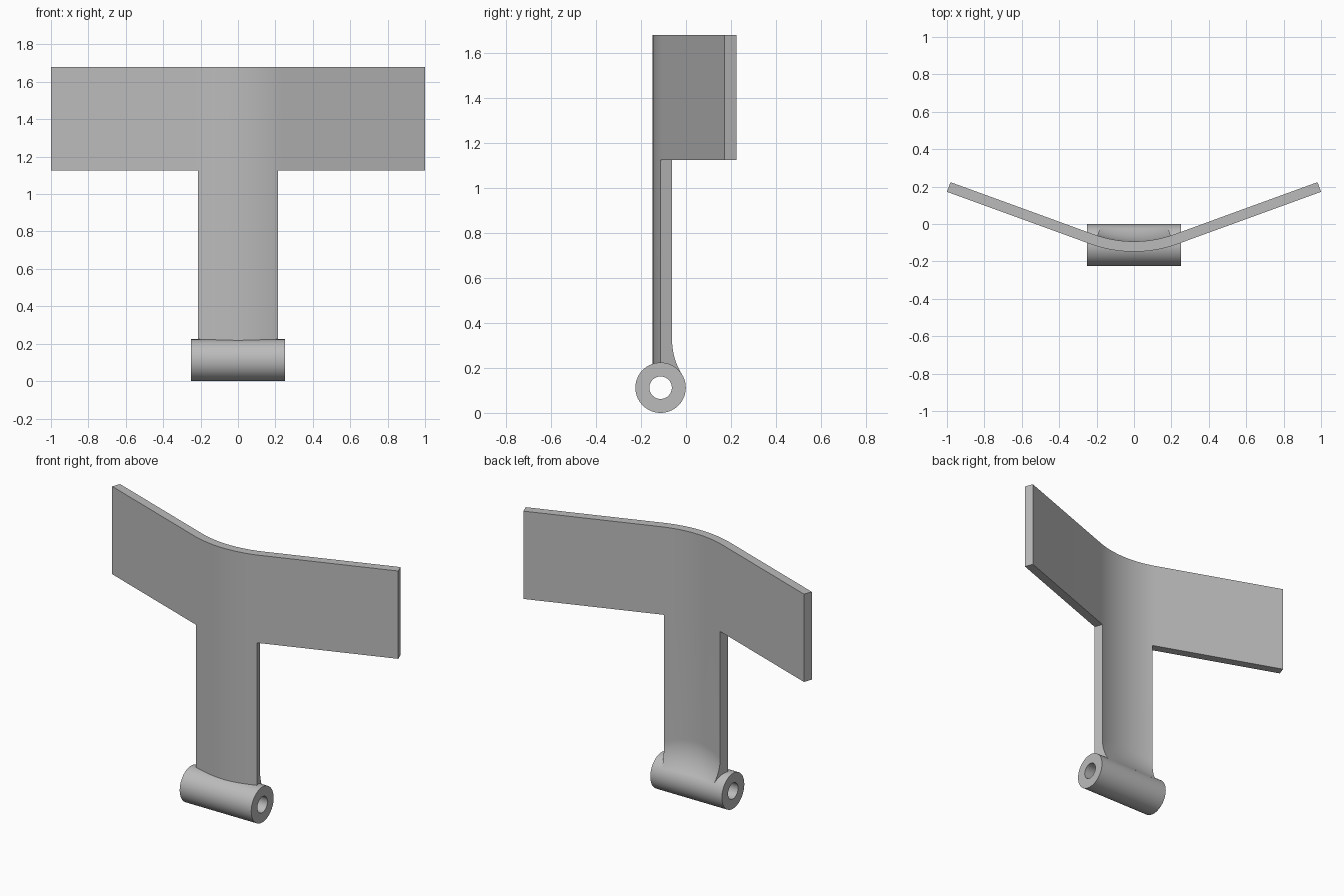
import bpy, bmesh
from math import sin, cos, pi, radians, sqrt, atan2

cube = bpy.data.objects.get("Cube")
if cube:
    bpy.data.objects.remove(cube)

GREY = (0.5, 0.5, 0.5, 1)
mat = bpy.data.materials.new("plain grey")
mat.use_nodes = True
mat.diffuse_color = GREY
mat.node_tree.nodes["Principled BSDF"].inputs["Base Color"].default_value = GREY

THICK, BEND = 0.055, 0.685            # plate thickness, bend radius of the front face
FRONT_Y = -0.148                      # foremost line of the plate
ARM_Z, TOP_Z = 1.125, 1.68
AXIS_Y, AXIS_Z, TUBE_R, HOLE_R = -0.113, 0.112, 0.112, 0.05
ARM_ANGLE, STEM_ANGLE = radians(20), radians(18.1)
FILLET = 0.287


def finish(name, bm):
    bmesh.ops.remove_doubles(bm, verts=bm.verts, dist=1e-5)
    bmesh.ops.recalc_face_normals(bm, faces=bm.faces)
    mesh = bpy.data.meshes.new(name)
    bm.to_mesh(mesh)
    bm.free()
    obj = bpy.data.objects.new(name, mesh)
    bpy.context.collection.objects.link(obj)
    mesh.materials.append(mat)
    bpy.ops.object.select_all(action="DESELECT")
    obj.select_set(True)
    bpy.context.view_layer.objects.active = obj
    bpy.ops.object.shade_smooth_by_angle(angle=radians(30))


def bridge(bm, a, b, closed=True):
    n = len(a)
    for i in range(n if closed else n - 1):
        j = (i + 1) % n
        bm.faces.new((a[i], a[j], b[j], b[i]))


def arc_point(angle):
    return BEND * sin(angle), FRONT_Y + BEND * (1 - cos(angle))


def place(bm, front, angle, section):
    """Section of (depth behind the front face, z) set across the bent plate."""
    x, y = front
    return [bm.verts.new((x - t * sin(angle), y + t * cos(angle), z)) for t, z in section]


def stem_section(angle):
    """Stem side outline: front edge, saddle on the tube, fillet up to the back."""
    y0 = arc_point(angle)[1]
    back = y0 + THICK * cos(angle)
    fy = back + FILLET
    fz = AXIS_Z + sqrt((TUBE_R + FILLET) ** 2 - (fy - AXIS_Y) ** 2)
    touch = atan2(fz - AXIS_Z, fy - AXIS_Y)
    inner = TUBE_R - 0.004
    start = pi - math_acos((AXIS_Y - y0) / inner)
    pts = [(y0, ARM_Z)]
    for i in range(9):
        a = start + (touch - start) * i / 8
        pts.append((AXIS_Y + inner * cos(a), AXIS_Z + inner * sin(a)))
    for i in range(17):
        a = touch + pi + (-touch) * i / 16
        pts.append((fy + FILLET * cos(a), fz + FILLET * sin(a)))
    pts.append((back, ARM_Z))
    return [((y - y0) / cos(angle), z) for y, z in pts]


def math_acos(c):
    return atan2(sqrt(1 - c * c), c)


# Bent crosspiece and stem, sharing their columns
bm = bmesh.new()
STEPS = 24
stem_angles = [STEM_ANGLE * (2 * i / STEPS - 1) for i in range(STEPS + 1)]
columns = [(arc_point(a), a) for a in [-ARM_ANGLE] + stem_angles + [ARM_ANGLE]]
columns = [((-1, 0.172), -ARM_ANGLE)] + columns + [((1, 0.172), ARM_ANGLE)]
band = [(THICK, ARM_Z), (THICK, TOP_Z), (0, TOP_Z), (0, ARM_Z)]
rings = [place(bm, p, a, band) for p, a in columns]
for i in range(len(rings) - 1):
    inside_stem = 2 <= i < 2 + STEPS
    bridge(bm, rings[i], rings[i + 1], closed=not inside_stem)
bm.faces.new(rings[0])
bm.faces.new(rings[-1])

rings = [place(bm, arc_point(a), a, stem_section(a)) for a in stem_angles]
for a, b in zip(rings, rings[1:]):
    bridge(bm, a, b, closed=False)
bm.faces.new(rings[0])
bm.faces.new(rings[-1])
finish("bent_plate_and_stem", bm)

# Hinge tube with a through hole
bm = bmesh.new()
SEG = 72
loops = []
for x, r in ((-0.25, TUBE_R), (0.25, TUBE_R), (0.25, HOLE_R), (-0.25, HOLE_R)):
    loops.append([bm.verts.new((x, AXIS_Y + r * cos(2 * pi * i / SEG),
                                AXIS_Z + r * sin(2 * pi * i / SEG))) for i in range(SEG)])
for i in range(4):
    bridge(bm, loops[i], loops[(i + 1) % 4])
finish("hinge_tube", bm)
